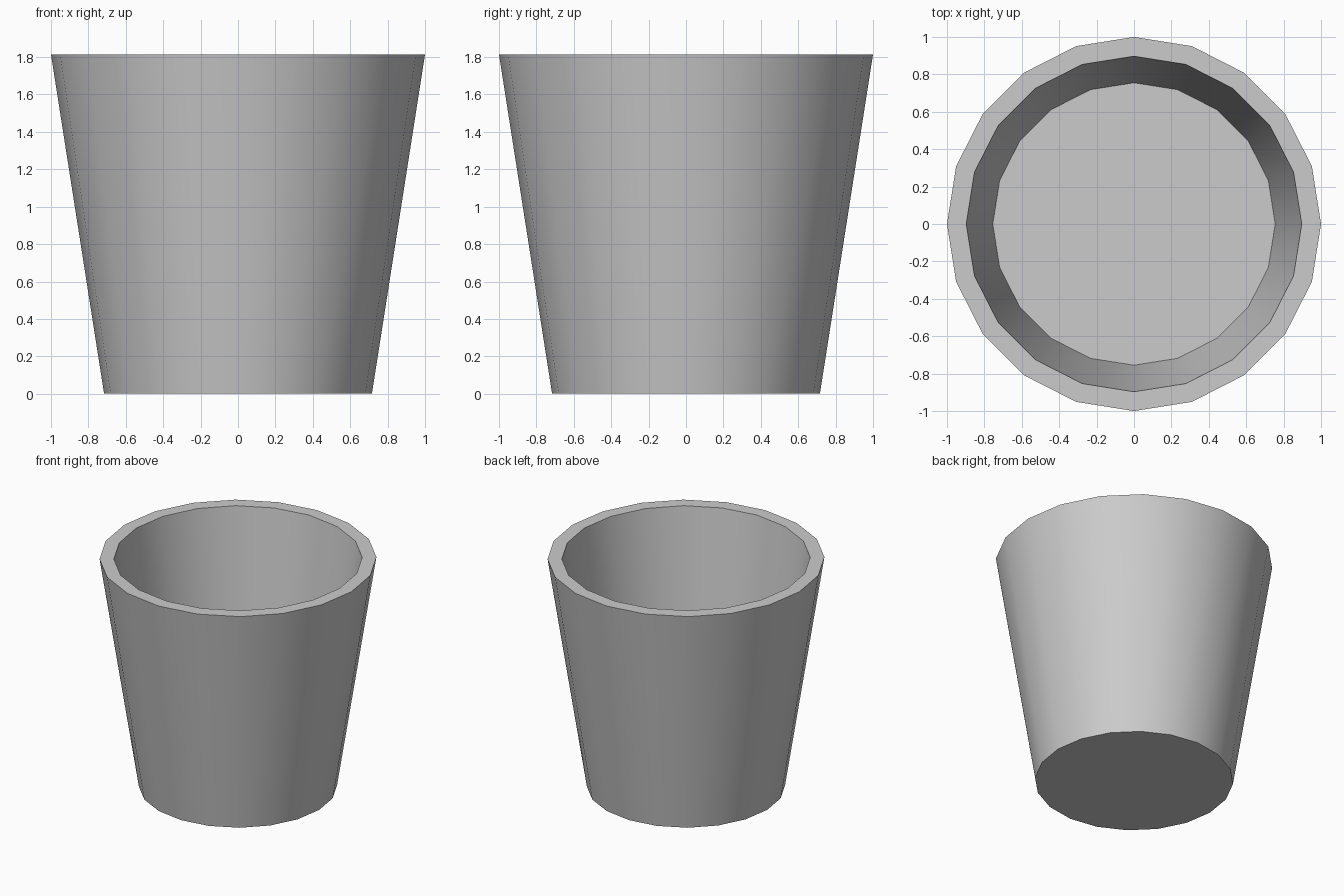
import bpy, bmesh
from math import cos, sin, tau, radians

if "Cube" in bpy.data.objects:
    bpy.data.objects.remove(bpy.data.objects["Cube"])

SIDES = 20
# Profile (radius, height): outer base, outer rim, inner rim, inner floor
PROFILE = [(0.716, 0.0), (1.0, 1.815), (0.897, 1.815), (0.755, 0.7)]

# Tapered pot: lathe the profile into rings and bridge them
bm = bmesh.new()
rings = [[bm.verts.new((r * cos(tau * i / SIDES), r * sin(tau * i / SIDES), z))
          for i in range(SIDES)] for r, z in PROFILE]
for low, high in zip(rings, rings[1:]):
    for i in range(SIDES):
        j = (i + 1) % SIDES
        bm.faces.new((low[i], low[j], high[j], high[i]))

# Flat underside and raised inner floor
bm.faces.new(rings[0][::-1])
bm.faces.new(rings[-1])
bmesh.ops.recalc_face_normals(bm, faces=bm.faces)

mesh = bpy.data.meshes.new("tapered_pot")
bm.to_mesh(mesh)
bm.free()
pot = bpy.data.objects.new("tapered_pot", mesh)
bpy.context.collection.objects.link(pot)

# Smooth walls with crisp rim and base edges
bpy.context.view_layer.objects.active = pot
pot.select_set(True)
bpy.ops.object.shade_smooth_by_angle(angle=radians(30))
